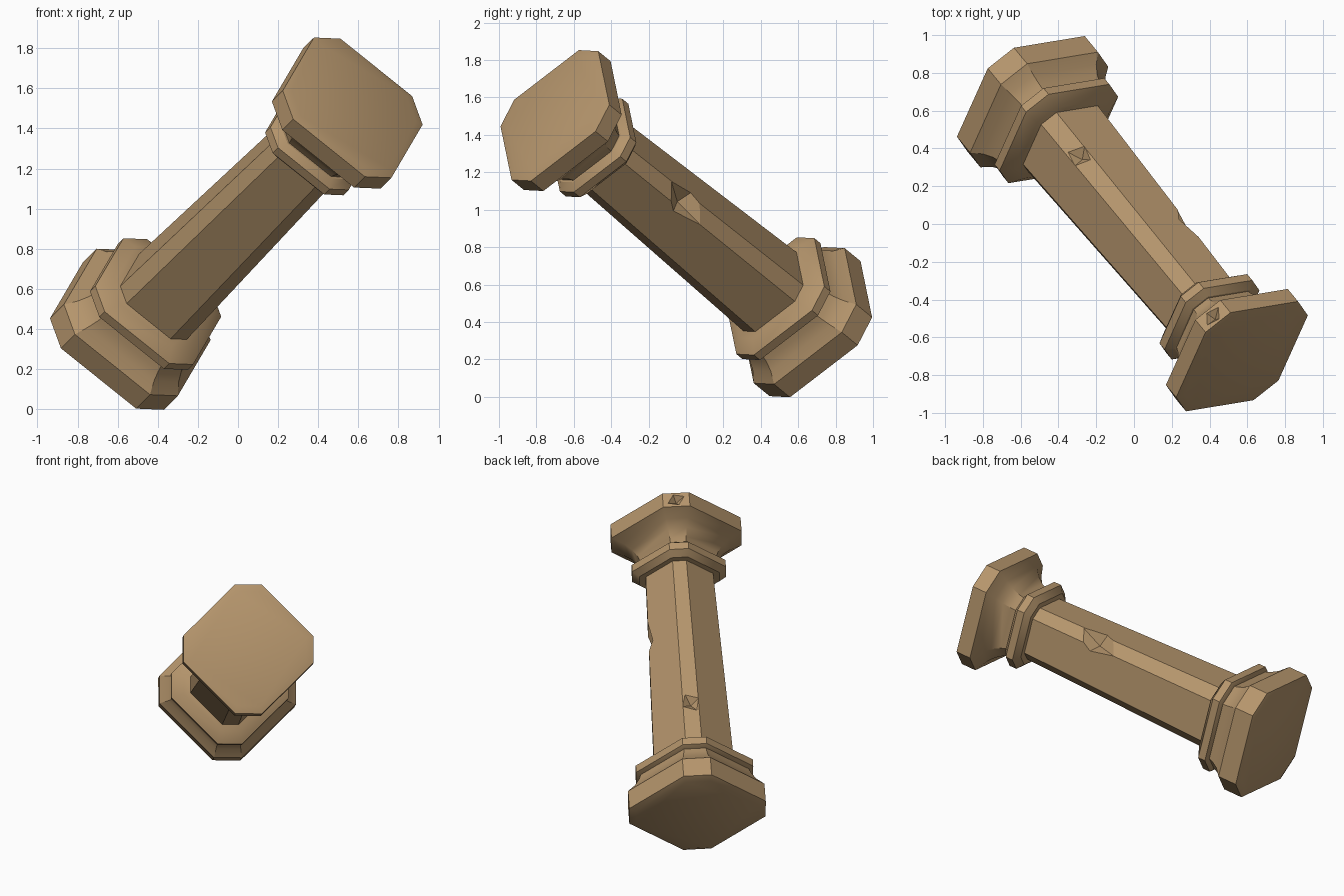
import bpy, bmesh, math
from mathutils import Matrix, Vector

cube = bpy.data.objects.get("Cube")
if cube:
    bpy.data.objects.remove(cube, do_unlink=True)

# Single weathered sandstone colour
stone = bpy.data.materials.new("sandstone")
stone.use_nodes = True
tan = (0.46, 0.30, 0.15, 1)
stone.diffuse_color = tan
stone.node_tree.nodes["Principled BSDF"].inputs["Base Color"].default_value = tan

# Tilted frame of the toppled column: the axis runs from base to capital
axis = Vector((0.537, -0.653, 0.535)).normalized()
side = Vector((0.775, 0.125, -0.618))
side = (side - axis * side.dot(axis)).normalized()
other = axis.cross(side)
origin = Vector((-0.572, 0.69, 0.364))
frame = Matrix((side, other, axis)).transposed().to_4x4()
frame.translation = origin

CHAMFER = 0.34


def chamfered_loft(name, profile):
    """Loft chamfered squares; profile holds (distance along axis, half width)."""
    bm = bmesh.new()
    rings = []
    for t, a in profile:
        b = a * (1 - CHAMFER)
        corners = [(a, -b), (a, b), (b, a), (-b, a), (-a, b), (-a, -b), (-b, -a), (b, -a)]
        rings.append([bm.verts.new((x, y, t)) for x, y in corners])
    for low, high in zip(rings, rings[1:]):
        for i in range(8):
            j = (i + 1) % 8
            bm.faces.new((low[i], low[j], high[j], high[i]))
    bm.faces.new(rings[0][::-1])
    bm.faces.new(rings[-1])
    return finish(name, bm)


def finish(name, bm):
    bmesh.ops.recalc_face_normals(bm, faces=bm.faces)
    mesh = bpy.data.meshes.new(name)
    bm.to_mesh(mesh)
    bm.free()
    mesh.materials.append(stone)
    obj = bpy.data.objects.new(name, mesh)
    bpy.context.collection.objects.link(obj)
    return obj


def activate(obj):
    bpy.ops.object.select_all(action="DESELECT")
    obj.select_set(True)
    bpy.context.view_layer.objects.active = obj


def chip(obj, sx, sy, reach, t, size, twist):
    """Knock an angular chip out of the chamfer on corner (sx, sy)."""
    bm = bmesh.new()
    bmesh.ops.create_uvsphere(bm, u_segments=4, v_segments=2, radius=1)
    angle = math.atan2(sy, sx)
    place = (Matrix.Translation((reach * math.cos(angle), reach * math.sin(angle), t))
             @ Matrix.Rotation(angle, 4, "Z")
             @ Matrix.Rotation(twist, 4, "X")
             @ Matrix.Diagonal((*size, 1)))
    bm.transform(place)
    cutter = finish("chip_cutter", bm)
    cutter.hide_render = True
    activate(obj)
    mod = obj.modifiers.new("chip", "BOOLEAN")
    mod.operation = "DIFFERENCE"
    mod.solver = "EXACT"
    mod.object = cutter
    bpy.ops.object.modifier_apply(modifier=mod.name)
    bpy.data.objects.remove(cutter, do_unlink=True)


# Main parts from foot to head
base = chamfered_loft("base", [(-0.018, 0.33), (0, 0.367), (0.13, 0.367),
                               (0.18, 0.325), (0.23, 0.30), (0.28, 0.285)])
lower_collar = chamfered_loft("lower_collar", [(0.255, 0.285), (0.275, 0.315),
                                               (0.325, 0.315), (0.37, 0.25)])
shaft = chamfered_loft("shaft", [(0.34, 0.215), (1.8, 0.18)])
upper_collar = chamfered_loft("upper_collar", [(1.75, 0.215), (1.785, 0.252),
                                               (1.835, 0.252), (1.865, 0.215)])
capital = chamfered_loft("capital", [(1.85, 0.20), (1.90, 0.215), (1.95, 0.245),
                                     (1.99, 0.285), (2.03, 0.35), (2.131, 0.35),
                                     (2.145, 0.31)])

# Chips along the shaft corners and on both ends
chip(shaft, -1, 1, 0.25, 0.97, (0.085, 0.16, 0.22), 0.25)
chip(shaft, -1, 1, 0.25, 0.67, (0.05, 0.07, 0.08), 0.5)
chip(shaft, 1, 1, 0.24, 1.28, (0.08, 0.15, 0.18), -0.3)
chip(shaft, -1, -1, 0.24, 1.14, (0.07, 0.12, 0.15), 0.3)
chip(capital, -1, 1, 0.42, 2.08, (0.05, 0.07, 0.05), 0.4)
chip(base, -1, -1, 0.44, 0.09, (0.05, 0.11, 0.08), 0.6)

# Tilt everything into place and shade
for part in (base, lower_collar, shaft, upper_collar, capital):
    part.data.transform(frame)
    activate(part)
    bpy.ops.object.shade_smooth_by_angle(angle=math.radians(32))
